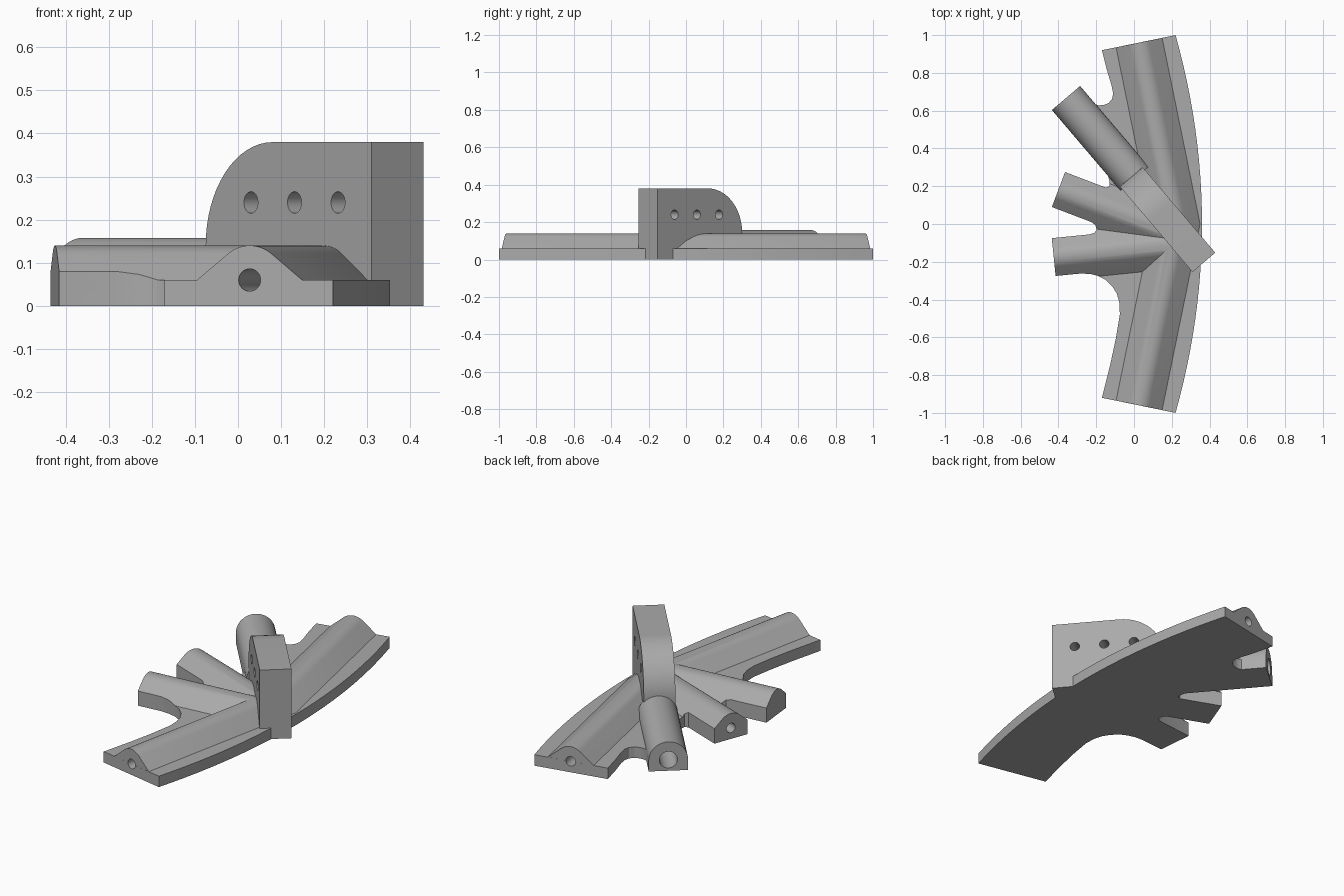
import bpy, bmesh
from math import sin, cos, radians, pi, sqrt
from mathutils import Vector

if "Cube" in bpy.data.objects:
    bpy.data.objects.remove(bpy.data.objects["Cube"])

grey = bpy.data.materials.new("plain_grey")
grey.use_nodes = True
COLOUR = (0.4, 0.4, 0.4, 1)
grey.diffuse_color = COLOUR
grey.node_tree.nodes["Principled BSDF"].inputs["Base Color"].default_value = COLOUR


def loft(name, rings):
    """Solid from matching rings of points, capped at both ends."""
    bm = bmesh.new()
    loops = [[bm.verts.new(p) for p in ring] for ring in rings]
    n = len(loops[0])
    for a, b in zip(loops, loops[1:]):
        for i in range(n):
            j = (i + 1) % n
            bm.faces.new((a[i], a[j], b[j], b[i]))
    bm.faces.new(loops[0])
    bm.faces.new(loops[-1])
    bmesh.ops.recalc_face_normals(bm, faces=bm.faces)
    mesh = bpy.data.meshes.new(name)
    bm.to_mesh(mesh)
    bm.free()
    mesh.materials.append(grey)
    ob = bpy.data.objects.new(name, mesh)
    bpy.context.collection.objects.link(ob)
    return ob


def combine(target, tool, operation):
    mod = target.modifiers.new(operation, "BOOLEAN")
    mod.operation, mod.solver, mod.object = operation, "EXACT", tool
    bpy.context.view_layer.objects.active = target
    bpy.ops.object.modifier_apply(modifier=mod.name)
    bpy.data.objects.remove(tool)


def prism(name, outline, height):
    return loft(name, [[(x, y, z) for x, y in outline] for z in (0, height)])


def section(profile, centre, along):
    """Place a (side, height) profile upright at a point, square to a direction."""
    side = Vector((along.y, -along.x, 0))
    return [Vector(centre) + side * u + Vector((0, 0, v)) for u, v in profile]


def bar(name, profile, start, end):
    along = (Vector(end) - Vector(start)).normalized()
    return loft(name, [section(profile, p, along) for p in (start, end)])


def arch(radius, tilt, height, steps=20):
    """Round-topped profile; the arc ends at the tilt angle and runs on as a slope."""
    pts = []
    for i in range(steps + 1):
        a = radians(-tilt + 2 * tilt * i / steps)
        pts.append((radius * sin(a), height + radius * cos(a)))
    foot = radius / sin(radians(tilt))
    if tilt < 90:
        pts = [(-foot, height)] + pts + [(foot, height)]
    return [(-foot, 0)] + pts + [(foot, 0)]


def disc(radius, height):
    return [(radius * cos(i * pi / 16), height + radius * sin(i * pi / 16)) for i in range(32)]


AXIS = 0.06     # height of every bore
ridge = arch(0.08, 40, AXIS)

# Base plate outline: bowed outer edge, filleted inner edge with three spokes
outer = [(0.36 - 0.14 * (t / 12) ** 2, t / 12) for t in range(-12, 13)]
inner = [(-0.17, 0.92), (-0.142, 0.81), (-0.118, 0.73), (-0.11, 0.69), (-0.117, 0.66),
         (-0.135, 0.64), (-0.16, 0.63), (-0.185, 0.628), (-0.21, 0.635), (-0.14, 0.27),
         (-0.13, 0.225), (-0.13, 0.2), (-0.15, 0.193), (-0.365, 0.275), (-0.435, 0.09),
         (-0.225, 0.01), (-0.205, -0.005), (-0.197, -0.03), (-0.21, -0.047),
         (-0.235, -0.055), (-0.435, -0.075), (-0.415, -0.275), (-0.28, -0.262),
         (-0.23, -0.265), (-0.19, -0.275), (-0.15, -0.295), (-0.115, -0.33),
         (-0.09, -0.37), (-0.077, -0.42), (-0.075, -0.48), (-0.095, -0.6),
         (-0.125, -0.74), (-0.17, -0.92)]
outline = outer + inner
plate = prism("base_frame", outline, AXIS)

# Main ridge: two arms meeting in a mitre at y = 0
arm = Vector((0.2, 0.98, 0)).normalized()
front_end = Vector((0.027, -0.96, 0))
first = section(ridge, front_end, arm)
middle = [p - arm * (p.y / arm.y) for p in first]
last = [Vector((p.x, -p.y, p.z)) for p in first]
ridges = loft("ridges", [first, middle, last])

# Spoke ridges running into the main ridge
spokes = [((-0.425, -0.175, 0), (0.2, -0.113, 0)), ((-0.4, 0.183, 0), (0.2, -0.044, 0))]
for start, end in spokes:
    combine(ridges, bar("spoke_ridge", ridge, start, end), "UNION")
combine(ridges, prism("outline_trim", outline, 0.3), "INTERSECT")
combine(plate, ridges, "UNION")

# Tube socket on the diagonal
slant = Vector((-0.648, 0.762, 0)).normalized()
tube_end = Vector((-0.36, 0.667, 0))
tube_root = tube_end - slant * 0.56
combine(plate, bar("tube_socket", arch(0.098, 90, AXIS), tube_end, tube_root), "UNION")

# Bores in the end of every arm, spoke and tube
bores = [(front_end, arm, 0.5, 0.026),
         (Vector((front_end.x, -front_end.y, 0)), Vector((arm.x, -arm.y, 0)), 0.5, 0.026),
         (tube_end, -slant, 0.5, 0.045)]
for start, end in spokes:
    a = Vector(start)
    bores.append((a, (Vector(end) - a).normalized(), 0.35, 0.026))
for start, along, depth, radius in bores:
    cutter = bar("bore", disc(radius, AXIS), start - along * 0.05, start + along * depth)
    combine(plate, cutter, "DIFFERENCE")

# Upright fin with one rounded corner and three cross holes
LENGTH, TOP, ROUND, HALF = 0.594, 0.38, 0.24, 0.079
fin_foot = Vector((0.37, -0.203, 0))
across = Vector((slant.y, -slant.x, 0))
side_shape = [(0, 0), (LENGTH, 0)]
for i in range(17):
    a = i * pi / 32
    side_shape.append((LENGTH - ROUND + ROUND * cos(a), TOP - ROUND + ROUND * sin(a)))
side_shape.append((0, TOP))
fin = loft("upright_fin", [[fin_foot + slant * s + across * w + Vector((0, 0, z))
                            for s, z in side_shape] for w in (-HALF, HALF)])
for s in (0.12, 0.276, 0.432):
    p = fin_foot + slant * s
    combine(fin, bar("cross_hole", disc(0.025, 0.24), p - across * 0.2, p + across * 0.2),
            "DIFFERENCE")

# Smooth the rounded surfaces, keep the edges sharp
for ob in (plate, fin):
    bpy.ops.object.select_all(action="DESELECT")
    ob.select_set(True)
    bpy.context.view_layer.objects.active = ob
    bpy.ops.object.shade_smooth_by_angle(angle=radians(25))
